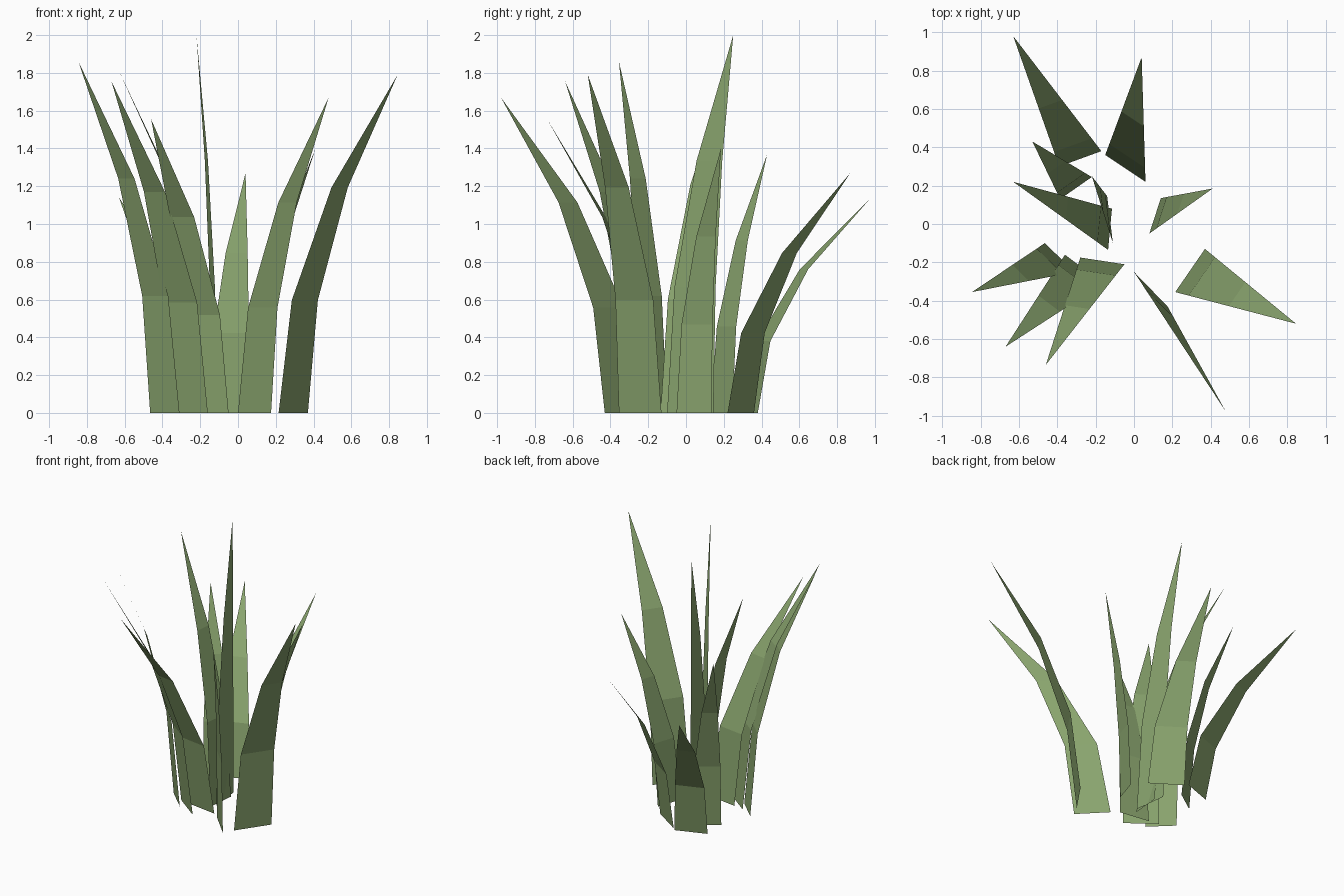
import bpy
from mathutils import Vector

cube = bpy.data.objects.get("Cube")
if cube:
    bpy.data.objects.remove(cube, do_unlink=True)

# Single leaf green
green = bpy.data.materials.new("leaf_green")
green.use_nodes = True
colour = (0.25, 0.37, 0.155, 1.0)
green.diffuse_color = colour
shader = green.node_tree.nodes["Principled BSDF"]
shader.inputs["Base Color"].default_value = colour
shader.inputs["Roughness"].default_value = 0.9

SEGMENTS = 3


def add_blade(name, corner_a, corner_b, tip, height):
    """Flat blade that bends outward on a parabola and narrows to a point."""
    verts, faces = [], []
    for i in range(SEGMENTS):
        t = i / SEGMENTS
        for corner in (corner_a, corner_b):
            p = Vector(corner).lerp(Vector(tip), t * t)
            verts.append((p.x, p.y, height * t))
    verts.append((*tip, height))
    for i in range(SEGMENTS - 1):
        k = 2 * i
        faces.append((k, k + 1, k + 3, k + 2))
    last = len(verts) - 1
    faces.append((last - 2, last - 1, last))

    mesh = bpy.data.meshes.new(name)
    mesh.from_pydata(verts, [], faces)
    # Face the inner, upper side of the blade
    if mesh.polygons[-1].normal.z < 0:
        mesh.flip_normals()
    mesh.materials.append(green)
    obj = bpy.data.objects.new(name, mesh)
    bpy.context.collection.objects.link(obj)


# Each blade: two base corners, tip position from above, height
blades = {
    "back_right_low_blade": ((-0.17, 0.38), (-0.39, 0.30), (-0.63, 0.98), 1.14),
    "back_blade": ((-0.15, 0.36), (0.06, 0.22), (0.04, 0.87), 1.27),
    "back_right_inner_blade": ((-0.22, 0.245), (-0.385, 0.13), (-0.53, 0.43), 1.37),
    "right_blade": ((-0.135, -0.135), (-0.115, 0.08), (-0.63, 0.22), 1.81),
    "centre_tall_blade": ((-0.11, -0.10), (-0.14, 0.145), (-0.22, 0.25), 2.0),
    "right_outer_blade": ((-0.465, -0.10), (-0.31, -0.25), (-0.845, -0.355), 1.86),
    "front_right_blade": ((-0.36, -0.16), (-0.16, -0.31), (-0.67, -0.64), 1.755),
    "front_right_inner_blade": ((-0.28, -0.175), (-0.05, -0.21), (-0.46, -0.735), 1.555),
    "front_left_blade": ((0.0, -0.25), (0.175, -0.43), (0.48, -0.98), 1.67),
    "left_outer_blade": ((0.37, -0.13), (0.215, -0.355), (0.845, -0.52), 1.79),
    "left_inner_blade": ((0.08, -0.05), (0.14, 0.135), (0.41, 0.185), 1.40),
}
for name, data in blades.items():
    add_blade(name, *data)
